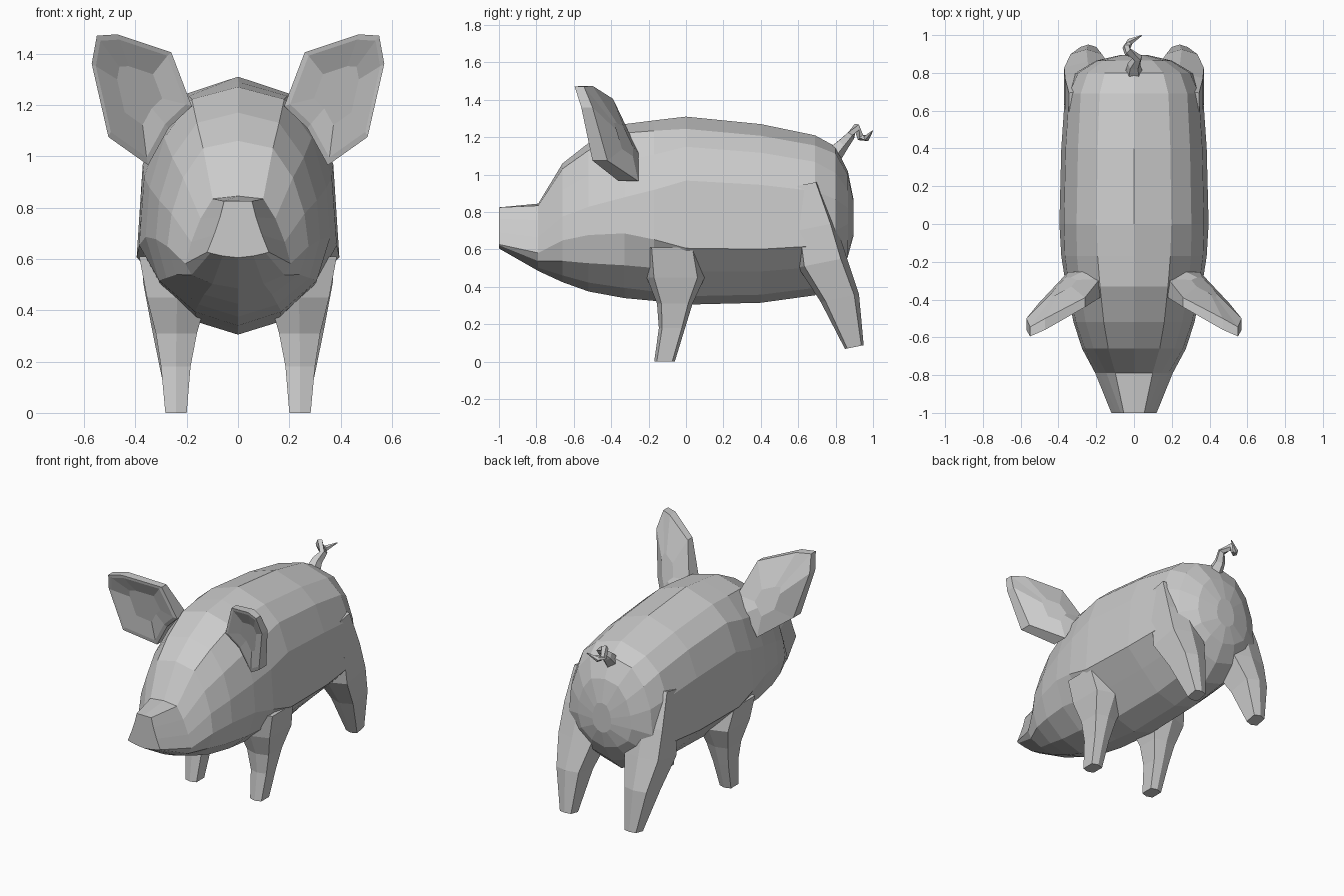
import bpy, bmesh, math
from mathutils import Vector

if "Cube" in bpy.data.objects:
    bpy.data.objects.remove(bpy.data.objects["Cube"])


def loft(name, rings, mirror=False):
    """Skin a series of closed rings and cap the ends."""
    bm = bmesh.new()
    loops = [[bm.verts.new(p) for p in r] for r in rings]
    n = len(loops[0])
    for a, b in zip(loops, loops[1:]):
        for i in range(n):
            j = (i + 1) % n
            bm.faces.new((a[i], a[j], b[j], b[i]))
    bm.faces.new(loops[0][::-1])
    bm.faces.new(loops[-1])
    bmesh.ops.recalc_face_normals(bm, faces=bm.faces)
    me = bpy.data.meshes.new(name)
    bm.to_mesh(me)
    bm.free()
    ob = bpy.data.objects.new(name, me)
    bpy.context.collection.objects.link(ob)
    if mirror:
        ob.modifiers.new("Mirror", 'MIRROR').use_mirror_merge = False
    return ob


# Body, head and snout: half cross-sections (width, height fractions)
SHAPES = [
    [(0, 1), (.5, .935), (.77, .84), (.94, .66), (1, .3), (.7, .175), (.37, .045), (0, 0)],
    [(0, 1), (.5, .95), (.8, .78), (.96, .57), (1, .38), (.87, .19), (.48, .06), (0, 0)],
    [(0, 1), (.45, 1), (.58, .72), (.78, .4), (1, .1), (.9, .08), (.5, .03), (0, 0)]]


def body_ring(y, top, bottom, w, s):
    i = min(int(s), 1)
    t = s - i
    half = [((a + (c - a) * t) * w, y, bottom + (top - bottom) * (b + (d - b) * t))
            for (a, b), (c, d) in zip(SHAPES[i], SHAPES[i + 1])]
    return half + [(-x, yy, z) for x, yy, z in half[-2:0:-1]]


# y, top, bottom, half width, shape (0 trunk, 1 head, 2 snout)
BODY = [(-1.0, .825, .605, .12, 2), (-.79, .845, .485, .205, 1.4),
        (-.66, 1.06, .425, .275, 1.1), (-.52, 1.17, .375, .32, 1),
        (-.33, 1.27, .34, .36, .9), (-.17, 1.29, .325, .385, .5),
        (0, 1.31, .305, .395, 0), (.4, 1.27, .315, .385, 0),
        (.69, 1.21, .355, .365, .1), (.8, 1.15, .45, .31, .7),
        (.865, 1.02, .56, .2, 1), (.895, .87, .67, .07, 1)]
loft("body", [body_ring(*r) for r in BODY])


# Legs: six-sided tapering sections (z, y0, y1, x0, x1)
def leg(name, sections, slope):
    rings = []
    for z, y0, y1, x0, x1 in sections:
        cx, cy, rx, ry = (x0 + x1) / 2, (y0 + y1) / 2, (x1 - x0) / 2, (y1 - y0) / 2
        rings.append([(cx + u * rx, cy + v * ry, z + slope * v * ry) for u, v in
                      ((0, -1), (1, -.75), (1, .75), (0, 1), (-1, .75), (-1, -.75))])
    loft(name, rings, True)


leg("front_legs", [(.61, -.22, .07, .12, .385), (.45, -.21, .1, .12, .355),
                   (.31, -.155, .035, .16, .32), (.18, -.145, -.005, .185, .3),
                   (0, -.17, -.06, .2, .283)], 0)
leg("hind_legs", [(.95, .58, .71, .15, .345), (.72, .58, .8, .12, .365),
                  (.53, .6, .86, .12, .37), (.34, .72, .925, .17, .335),
                  (.078, .85, .95, .2, .283)], .2)

# Ears: hollow front rim (x, y, z) and thickness towards the back
RIM = [(.18, -.39, 1.195, .1), (.26, -.44, 1.405, .05), (.47, -.56, 1.475, .06),
       (.55, -.595, 1.47, .05), (.57, -.56, 1.36, .06), (.505, -.5, 1.075, .08),
       (.35, -.36, .965, .105), (.27, -.37, 1.11, .12)]
front = [Vector(p[:3]) for p in RIM]
mid = Vector((.41, -.48, 1.27))
inner = [p.lerp(mid, .1) for p in front]
hollow = [p.lerp(mid + Vector((-.02, .07, -.02)), .55) for p in front]
back = [p + Vector((0, r[3], 0)) for p, r in zip(front, RIM)]
ridge = [p.lerp(Vector((.37, -.3, 1.17)), .65) for p in back]
loft("ears", [hollow, inner, front, back, ridge], True)

# Curly tail: thin tube along a twisting path (x, y, z, radius)
PATH = [(0, .79, 1.11, .05), (0, .84, 1.165, .035), (.02, .88, 1.21, .025),
        (-.03, .91, 1.25, .025), (-.04, .935, 1.2, .022), (-.02, .965, 1.195, .018),
        (.04, .998, 1.235, .003)]
pts = [Vector(p[:3]) for p in PATH]
tube = []
for i, p in enumerate(pts):
    d = (pts[min(i + 1, len(pts) - 1)] - pts[max(i - 1, 0)]).normalized()
    u = d.cross(Vector((1, 0, 0))).normalized()
    v = d.cross(u)
    tube.append([p + (u * math.cos(a) + v * math.sin(a)) * PATH[i][3]
                 for a in (math.tau * k / 5 for k in range(5))])
loft("tail", tube)
